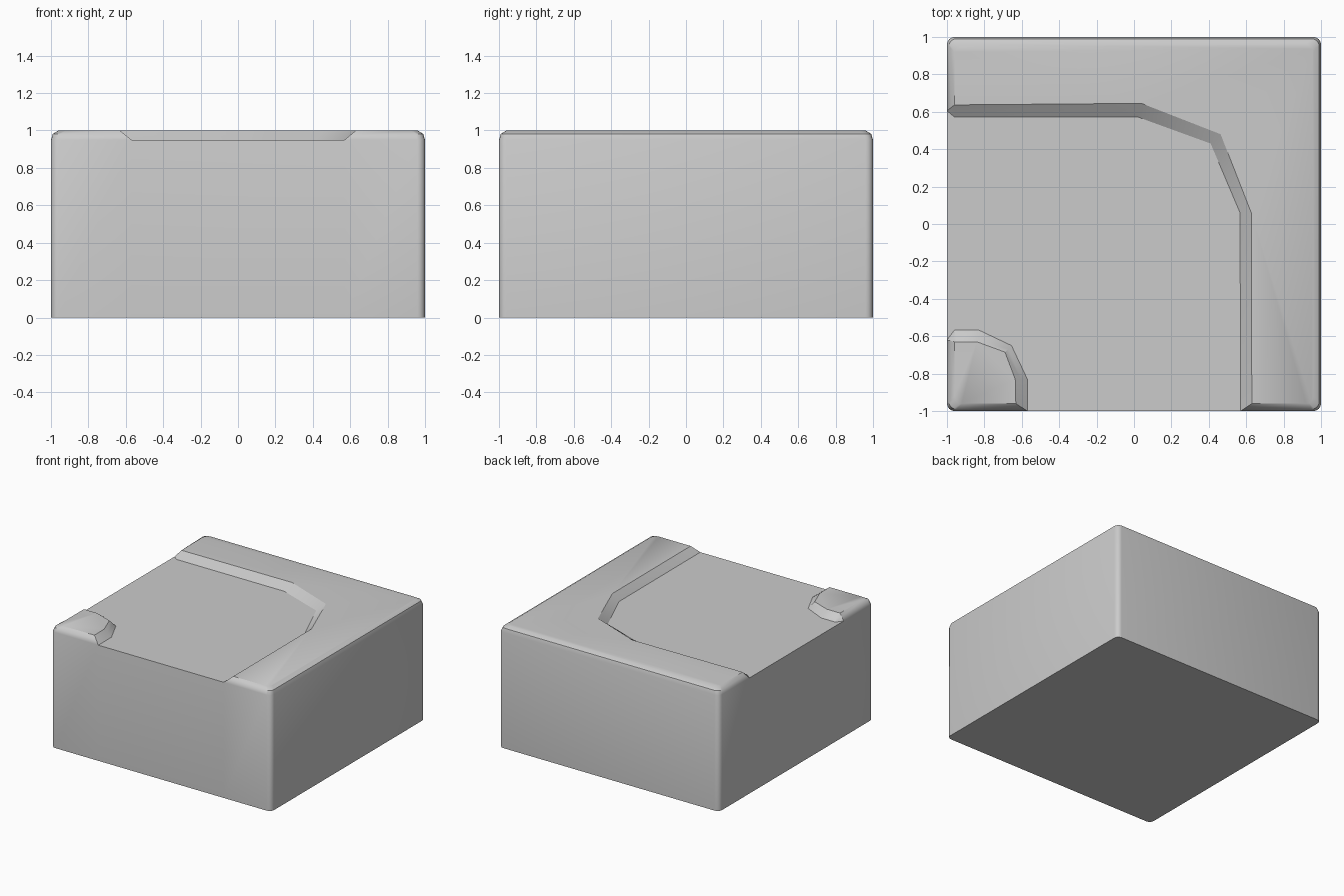
import bpy, bmesh
from math import cos, sin, radians

if "Cube" in bpy.data.objects:
    bpy.data.objects.remove(bpy.data.objects["Cube"])

ROAD, TOP, R = 0.95, 1.0, 0.04
bm = bmesh.new()


def corner(start, h):
    """Rounded square corner, counter-clockwise from the given angle."""
    sx, sy = {-90: (1, -1), 0: (1, 1), 90: (-1, 1), 180: (-1, -1)}[start]
    c = h - R
    return [(sx * c + R * cos(radians(start + i * 22.5)),
             sy * c + R * sin(radians(start + i * 22.5))) for i in range(5)]


def ring(points, z):
    return [bm.verts.new((x, y, z)) for x, y in points]


def bridge(lower, upper):
    n = len(lower)
    for i in range(n):
        j = (i + 1) % n
        bm.faces.new((lower[i], lower[j], upper[j], upper[i]))


def raised_pavement(edge_low, edge_top, curb_low, curb_top):
    """Pavement with a rounded outer edge and a sloped curb; returns base chains."""
    n = len(edge_low)
    low, top = edge_low + curb_low, edge_top + curb_top
    base = ring(low, ROAD)
    mid = []
    for i, (a, b) in enumerate(zip(low, top)):
        outer = 0 < i < n - 1
        t, z = (0.25, 0.982) if outer else (0.5, 0.975)
        mid.append(bm.verts.new((a[0] + (b[0] - a[0]) * t,
                                 a[1] + (b[1] - a[1]) * t, z)))
    cap = ring(top, TOP)
    bridge(base, mid)
    bridge(mid, cap)
    bm.faces.new(cap)
    return base[:n], base[n:]


# Large pavement around the outside of the bend
outer_edge = [[(x0, -h)] + corner(-90, h) + corner(0, h) + corner(90, h) + [(-h, y1)]
              for h, x0, y1 in ((1, 0.57, 0.605), (0.96, 0.63, 0.637))]
outer_chain, outer_curb = raised_pavement(
    *outer_edge,
    [(-0.96, 0.572), (0.02, 0.572), (0.41, 0.43), (0.567, 0.06)],
    [(-0.95, 0.637), (0.04, 0.645), (0.463, 0.48), (0.627, 0.06)])

# Small pavement on the inside of the bend
inner_edge = [[(-h, y0)] + corner(180, h) + [(x1, -h)]
              for h, y0, x1 in ((1, -0.62, -0.57), (0.96, -0.63, -0.632))]
inner_chain, inner_curb = raised_pavement(
    *inner_edge,
    [(-0.57, -0.83), (-0.655, -0.65), (-0.83, -0.567), (-0.96, -0.567)],
    [(-0.635, -0.83), (-0.69, -0.685), (-0.84, -0.63), (-0.95, -0.63)])

# Road surface between the two curbs
bm.faces.new([inner_chain[-1], outer_chain[0]] + outer_curb[::-1]
             + [outer_chain[-1], inner_chain[0]] + inner_curb[::-1])

# Block walls and underside
outline = inner_chain + outer_chain
floor = ring([v.co.xy for v in outline], 0)
bridge(floor, outline)
bm.faces.new(floor[::-1])

bmesh.ops.recalc_face_normals(bm, faces=bm.faces[:])
mesh = bpy.data.meshes.new("road_bend_block")
bm.to_mesh(mesh)
bm.free()
block = bpy.data.objects.new("road_bend_block", mesh)
bpy.context.collection.objects.link(block)
bpy.context.view_layer.objects.active = block
block.select_set(True)
bpy.ops.object.shade_smooth_by_angle(angle=radians(30))
